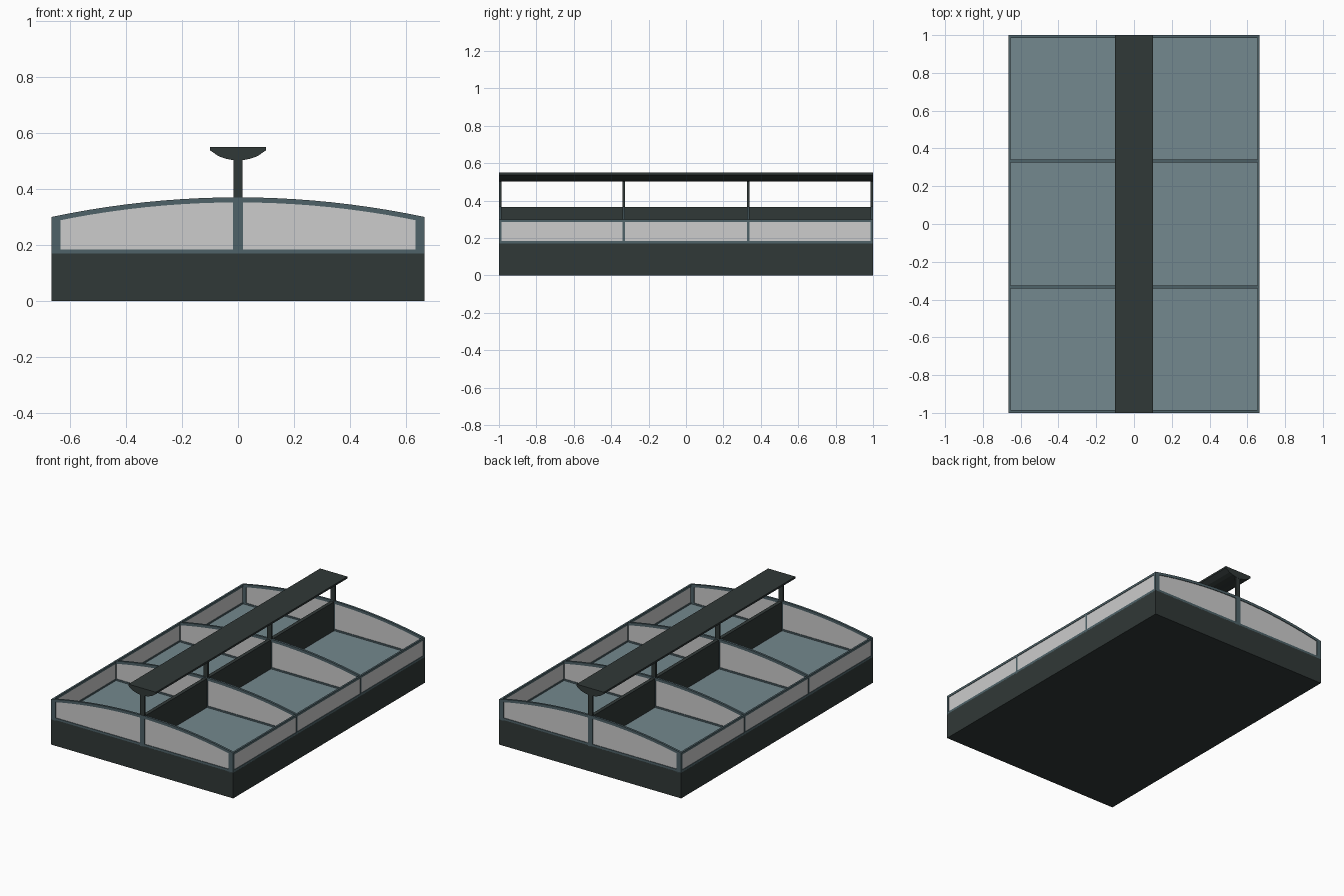
import bpy, bmesh

if "Cube" in bpy.data.objects:
    bpy.data.objects.remove(bpy.data.objects["Cube"])


def material(name, rgb):
    m = bpy.data.materials.new(name)
    lin = [((c / 255 + 0.055) / 1.055) ** 2.4 for c in rgb]
    m.diffuse_color = (*lin, 1)
    m.use_nodes = True
    m.node_tree.nodes["Principled BSDF"].inputs["Base Color"].default_value = m.diffuse_color
    return m


DARK = material("dark charcoal", (48, 56, 55))
FRAME = material("slate frame", (78, 98, 104))
FLOOR = material("blue grey tray", (116, 136, 142))
PANEL = material("light grey panel", (204, 204, 204))

X, Y, BASE, EAVE, RIDGE = 0.665, 1.0, 0.17, 0.30, 0.37


def arch(x):
    """Height of the curved top edge."""
    return RIDGE - (RIDGE - EAVE) * (x / X) ** 2


def prism(name, profile, y0, y1, mat):
    """Extrude an (x, z) outline along y."""
    bm = bmesh.new()
    f = bm.faces.new([bm.verts.new((x, y0, z)) for x, z in profile])
    r = bmesh.ops.extrude_face_region(bm, geom=[f])
    verts = [v for v in r["geom"] if isinstance(v, bmesh.types.BMVert)]
    bmesh.ops.translate(bm, verts=verts, vec=(0, y1 - y0, 0))
    bmesh.ops.recalc_face_normals(bm, faces=bm.faces)
    me = bpy.data.meshes.new(name)
    bm.to_mesh(me)
    bm.free()
    me.materials.append(mat)
    ob = bpy.data.objects.new(name, me)
    bpy.context.collection.objects.link(ob)
    return ob


def box(name, x0, x1, y0, y1, z0, z1, mat):
    return prism(name, [(x0, z0), (x1, z0), (x1, z1), (x0, z1)], y0, y1, mat)


# Cabinet base, tray floor and centre divider
box("cabinet_base", -X, X, -Y, Y, 0, BASE, DARK)
box("tray_floor", -X + 0.012, X - 0.012, -Y + 0.012, Y - 0.012, BASE - 0.01, BASE + 0.004, FLOOR)
box("centre_divider", -0.012, 0.012, -Y + 0.008, Y - 0.008, BASE, RIDGE - 0.005, DARK)

# Overhead shelf with a rounded underside
half = [(0.015, 0.502), (0.045, 0.508), (0.07, 0.517), (0.1, 0.538), (0.1, 0.55)]
prism("overhead_shelf", half + [(-x, z) for x, z in reversed(half)], -Y, Y, DARK)

# Four curved cross frames with posts, rails and panels
xs = [-X + 2 * X * i / 20 for i in range(21)]
T = 0.014
for i, yc in enumerate((-Y + T / 2, -1 / 3, 1 / 3, Y - T / 2)):
    a, b = yc - T / 2, yc + T / 2
    top = [(x, arch(x)) for x in xs]
    low = [(x, arch(x) - 0.018) for x in reversed(xs)]
    prism(f"arch_rib_{i}", top + low, a, b, FRAME)
    box(f"cross_rail_{i}", -X, X, a, b, BASE - 0.002, BASE + 0.014, FRAME)
    box(f"lower_centre_post_{i}", -0.017, 0.017, a, b, BASE - 0.005, RIDGE - 0.004, FRAME)
    box(f"shelf_post_{i}", -0.016, 0.016, a + 0.001, b - 0.001, RIDGE - 0.006, 0.51, DARK)
    # Curved-top panel filling the frame
    outline = [(x * 0.985, arch(x) - 0.009) for x in xs]
    outline += [(X * 0.985, BASE), (-X * 0.985, BASE)]
    prism(f"cross_panel_{i}", outline, yc - 0.003, yc + 0.003, PANEL)
    for side, s in (("left", -1), ("right", 1)):
        x0, x1 = sorted((s * X, s * (X - 0.033)))
        end = i in (0, 3)
        if not end:
            x0, x1 = sorted((s * X, s * (X - 0.012)))
        box(f"{side}_post_{i}", x0, x1, a, b, BASE - 0.005, EAVE, FRAME)

# Long side rails and side panels
for side, s in (("left", -1), ("right", 1)):
    x0, x1 = sorted((s * X, s * (X - 0.012)))
    box(f"{side}_top_rail", x0, x1, -Y, Y, EAVE - 0.015, EAVE, FRAME)
    box(f"{side}_bottom_rail", x0, x1, -Y, Y, BASE - 0.002, BASE + 0.014, FRAME)
    x0, x1 = sorted((s * (X - 0.003), s * (X - 0.009)))
    box(f"{side}_panel", x0, x1, -Y + 0.01, Y - 0.01, BASE, EAVE - 0.008, PANEL)
